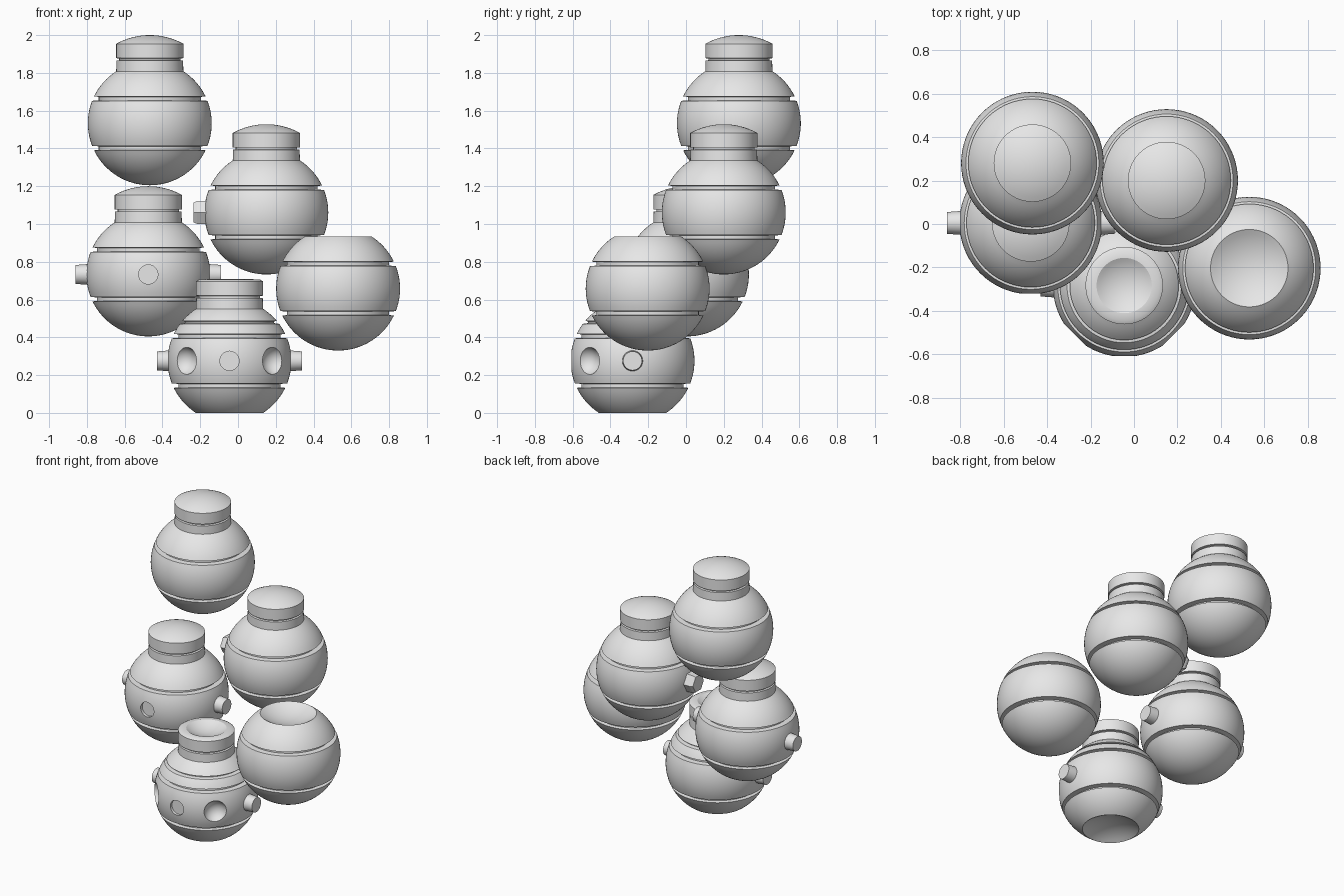
import bpy, bmesh, math
from mathutils import Matrix, Vector

if "Cube" in bpy.data.objects:
    bpy.data.objects.remove(bpy.data.objects["Cube"])

R = 0.328          # bead radius
NECK = 0.178       # neck, lid and socket radius
CUT = math.sqrt(R * R - NECK * NECK)
SEGMENTS = 72

grey = bpy.data.materials.new("plain_grey")
grey.diffuse_color = (0.8, 0.8, 0.8, 1)
grey.use_nodes = True
grey.node_tree.nodes["Principled BSDF"].inputs["Base Color"].default_value = grey.diffuse_color


def arc(z0, z1, n):
    """Points along the bead's surface between two heights."""
    a0, a1 = math.asin(z0 / R), math.asin(z1 / R)
    angles = [a0 + (a1 - a0) * i / n for i in range(n + 1)]
    return [(R * math.cos(a), R * math.sin(a)) for a in angles]


def bowl(radius, z_rim, z_axis, n=8):
    """Shallow spherical curve from a rim to the axis."""
    h = z_axis - z_rim
    s = (radius ** 2 + h ** 2) / (2 * abs(h))
    sign = 1 if h > 0 else -1
    pts = []
    for i in range(n + 1):
        r = radius * (1 - i / n)
        pts.append((r, z_axis - sign * (s - math.sqrt(s * s - r * r))))
    return pts


def groove(z):
    """Two floor points of a ring groove centred at height z."""
    r = math.sqrt(R * R - z * z) - 0.03
    return [(r, z - 0.009), (r, z + 0.009)]


def bead_profile(top, bottom):
    g, w = 0.131, 0.012
    if bottom == "socket":
        pts = bowl(NECK, -CUT, -CUT + 0.05)[::-1]
        pts += arc(-CUT, -g - w, 8)[1:]
    else:
        pts = arc(-R, -g - w, 16)
    pts += groove(-g) + arc(-g + w, g - w, 10) + groove(g)
    if top == "open":                       # shoulder has one more ring
        pts += arc(g + w, 0.196, 4) + [(0.235, 0.2), (0.235, 0.208)]
        pts += arc(0.212, CUT, 5)
    else:
        pts += arc(g + w, CUT, 8)
    if top == "socket":
        return pts + bowl(NECK, CUT, CUT - 0.05)[1:]
    # neck, thin gap, lid
    pts += [(NECK - 0.002, 0.332), (NECK - 0.016, 0.334),
            (NECK - 0.016, 0.343), (NECK, 0.345), (NECK, 0.421)]
    if top == "open":
        return pts + [(0.16, 0.431)] + bowl(0.127, 0.432, 0.395)
    return pts + bowl(NECK, 0.421, 0.467)[1:]


def finish(bm, name, location):
    bmesh.ops.remove_doubles(bm, verts=bm.verts, dist=0.0004)
    bmesh.ops.recalc_face_normals(bm, faces=bm.faces)
    mesh = bpy.data.meshes.new(name)
    bm.to_mesh(mesh)
    bm.free()
    obj = bpy.data.objects.new(name, mesh)
    bpy.context.collection.objects.link(obj)
    obj.location = location
    return obj


def lathe(name, pts, location):
    bm = bmesh.new()
    verts = [bm.verts.new((r, 0, z)) for r, z in pts]
    edges = [bm.edges.new(p) for p in zip(verts, verts[1:])]
    bmesh.ops.spin(bm, geom=verts + edges, cent=(0, 0, 0), axis=(0, 0, 1),
                   angle=math.tau, steps=SEGMENTS)
    return finish(bm, name, location)


def select(obj):
    bpy.ops.object.select_all(action='DESELECT')
    obj.select_set(True)
    bpy.context.view_layer.objects.active = obj


def shade(obj):
    obj.data.materials.clear()
    obj.data.materials.append(grey)
    select(obj)
    bpy.ops.object.shade_smooth_by_angle(angle=math.radians(30))


def rod(name, center, direction, start, end, r0, r1, sides=32, twist=0.0):
    """Tapered rod pointing outward from a bead's centre."""
    bm = bmesh.new()
    d = Vector(direction)
    m = (Matrix.Translation(d * (start + end) / 2)
         @ d.to_track_quat('Z', 'Y').to_matrix().to_4x4()
         @ Matrix.Rotation(twist, 4, 'Z'))
    bmesh.ops.create_cone(bm, cap_ends=True, segments=sides, radius1=r0,
                          radius2=r1, depth=end - start, matrix=m)
    return finish(bm, name, center)


def ball(name, center, direction, distance, radius):
    bm = bmesh.new()
    bmesh.ops.create_uvsphere(bm, u_segments=40, v_segments=24, radius=radius,
                              matrix=Matrix.Translation(Vector(direction) * distance))
    return finish(bm, name, center)


def carve(obj, cutter):
    mod = obj.modifiers.new("cut", 'BOOLEAN')
    mod.operation = 'DIFFERENCE'
    mod.solver = 'EXACT'
    mod.object = cutter
    cutter.hide_render = True
    bpy.context.view_layer.update()
    select(obj)
    bpy.ops.object.modifier_apply(modifier=mod.name)
    bpy.data.objects.remove(cutter)


# name, centre, top style, bottom style
beads = [
    ("top_bead", (-0.467, 0.28, 1.533), "lid", "round"),
    ("upper_right_bead", (0.15, 0.2, 1.061), "lid", "round"),
    ("left_bead", (-0.475, 0.005, 0.733), "lid", "round"),
    ("lower_right_bead", (0.53, -0.203, 0.658), "socket", "round"),
    ("base_bead", (-0.045, -0.283, 0.2755), "open", "socket"),
]
made = {}
for name, loc, top, bottom in beads:
    made[name] = lathe(name, bead_profile(top, bottom), loc)

# flat round recess at the front of two beads
for name in ("left_bead", "base_bead"):
    carve(made[name], rod("recess_cutter", made[name].location, (0, -1, 0),
                          0.305, 0.4, 0.051, 0.051))

# bowl-shaped holes at the front corners of the base
for side in (-1, 1):
    direction = (side * math.sqrt(0.5), -math.sqrt(0.5), 0)
    carve(made["base_bead"], ball("hole_cutter", made["base_bead"].location,
                                  direction, 0.35, 0.078))

# round side pegs
for name in ("left_bead", "base_bead"):
    for side, label in ((-1, "left"), (1, "right")):
        shade(rod(f"{name}_{label}_peg", made[name].location, (side, 0, 0),
                  0.29, 0.385, 0.057, 0.05))

# six-sided peg with a narrower tip
hex_loc = made["upper_right_bead"].location
for label, start, end, r0, r1 in (("hex_peg", 0.29, 0.366, 0.071, 0.07),
                                  ("hex_peg_tip", 0.366, 0.385, 0.07, 0.06)):
    peg = rod(label, hex_loc, (-1, 0, 0), start, end, r0, r1, 6)
    # turn so that the top and bottom are flat
    top_z = max(v.co.z for v in peg.data.vertices)
    if top_z > 0.068:
        peg.data.transform(Matrix.Rotation(math.radians(30), 4, 'X'))
    shade(peg)

for obj in made.values():
    shade(obj)
